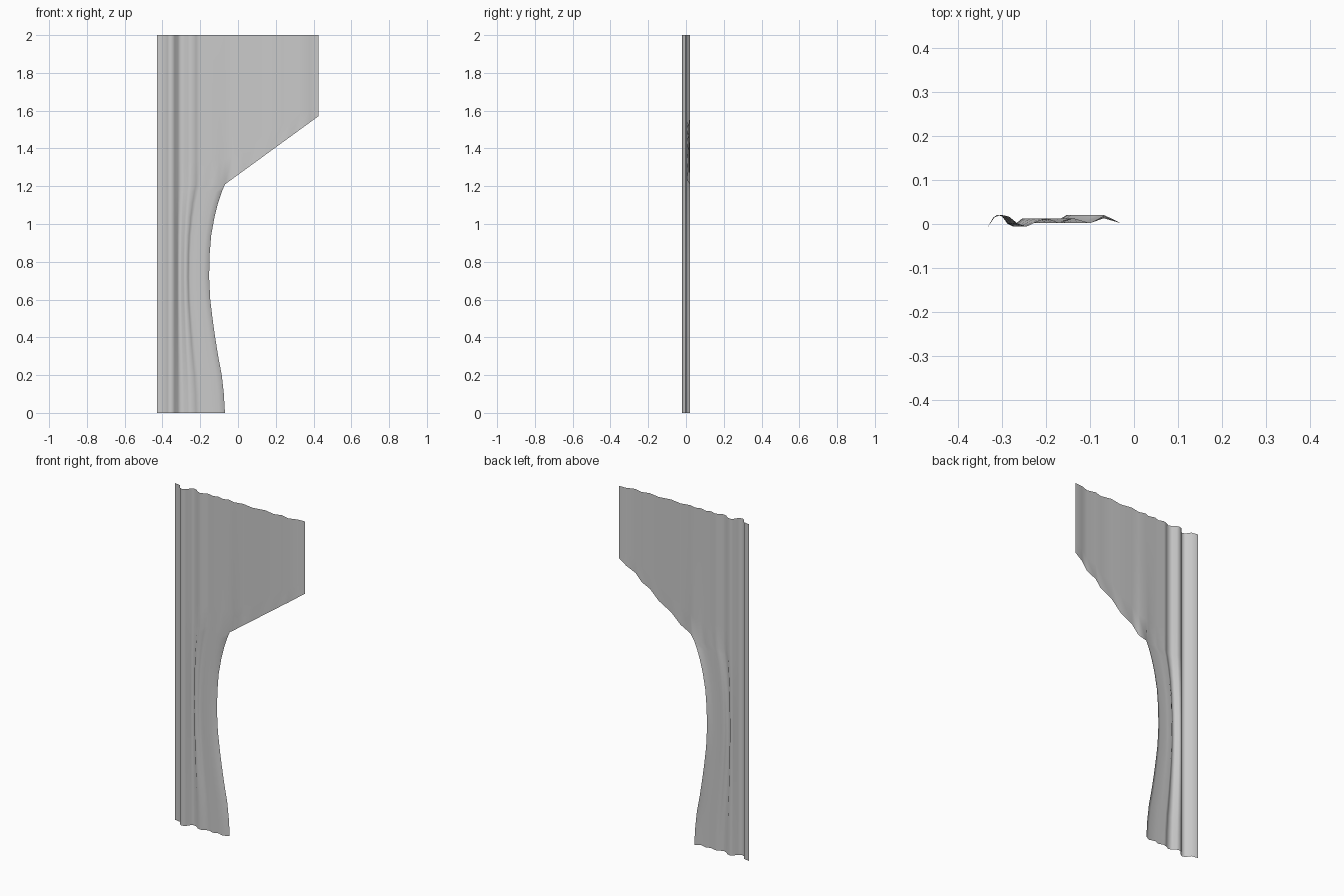
import bpy, bmesh

# Fold profile seen from above: x, y, sideways pull at the waist (0..1)
FOLDS = [(-0.43, 0.021, 0), (-0.39, 0.014, 0), (-0.372, -0.012, 0), (-0.355, -0.021, 0),
         (-0.335, -0.010, 0), (-0.318, 0.015, 0.03), (-0.303, 0.021, 0.10), (-0.285, 0.017, 0.18),
         (-0.265, 0.001, 0.28), (-0.245, -0.006, 0.36), (-0.222, 0.005, 0.50),
         (-0.20, 0.013, 0.64), (-0.168, 0.002, 0.78), (-0.138, 0.013, 0.85),
         (-0.10, 0.002, 0.98), (-0.069, 0.013, 1.0), (-0.03, 0.002, 0), (0.026, 0.014, 0),
         (0.095, 0.002, 0), (0.17, 0.015, 0), (0.235, 0.002, 0), (0.28, 0.015, 0),
         (0.33, 0.002, 0), (0.38, 0.019, 0), (0.425, 0.021, 0)]
EDGE_X = -0.069
# Gathered edge: height and inward pull
PULL = [(0, 0), (0.1, 0.006), (0.2, 0.017), (0.3, 0.036), (0.4, 0.052), (0.5, 0.066),
        (0.6, 0.078), (0.72, 0.084), (0.84, 0.081), (0.94, 0.073), (1.04, 0.055),
        (1.11, 0.037), (1.17, 0.017), (1.21, 0)]
UPPER = 6


def slant(x):
    return 1.21 + max(0, x - EDGE_X) * 0.36 / (0.425 - EDGE_X)


bm = bmesh.new()
columns = []
for x, y, w in FOLDS:
    col = []
    is_edge = abs(x - EDGE_X) < 1e-6
    # gathered lower part
    for z, p in PULL[:-1]:
        if x <= EDGE_X:
            col.append(bm.verts.new((x - p * w, 0.021 if is_edge else y, z)))
        else:
            col.append(None)
    # straight hanging upper part, cut on a slant to the right
    for i in range(UPPER + 1):
        z0, t = slant(x), i / UPPER
        yy = y + 0.008 * (1 - t) ** 2 if is_edge else y
        col.append(bm.verts.new((x, yy, z0 + (2 - z0) * t)))
    columns.append(col)

for a, b in zip(columns, columns[1:]):
    for i in range(len(a) - 1):
        quad = (a[i], b[i], b[i + 1], a[i + 1])
        if None not in quad:
            bm.faces.new(quad).smooth = True

mesh = bpy.data.meshes.new("curtain")
bm.to_mesh(mesh)
bm.free()
curtain = bpy.data.objects.new("curtain", mesh)
bpy.context.collection.objects.link(curtain)
